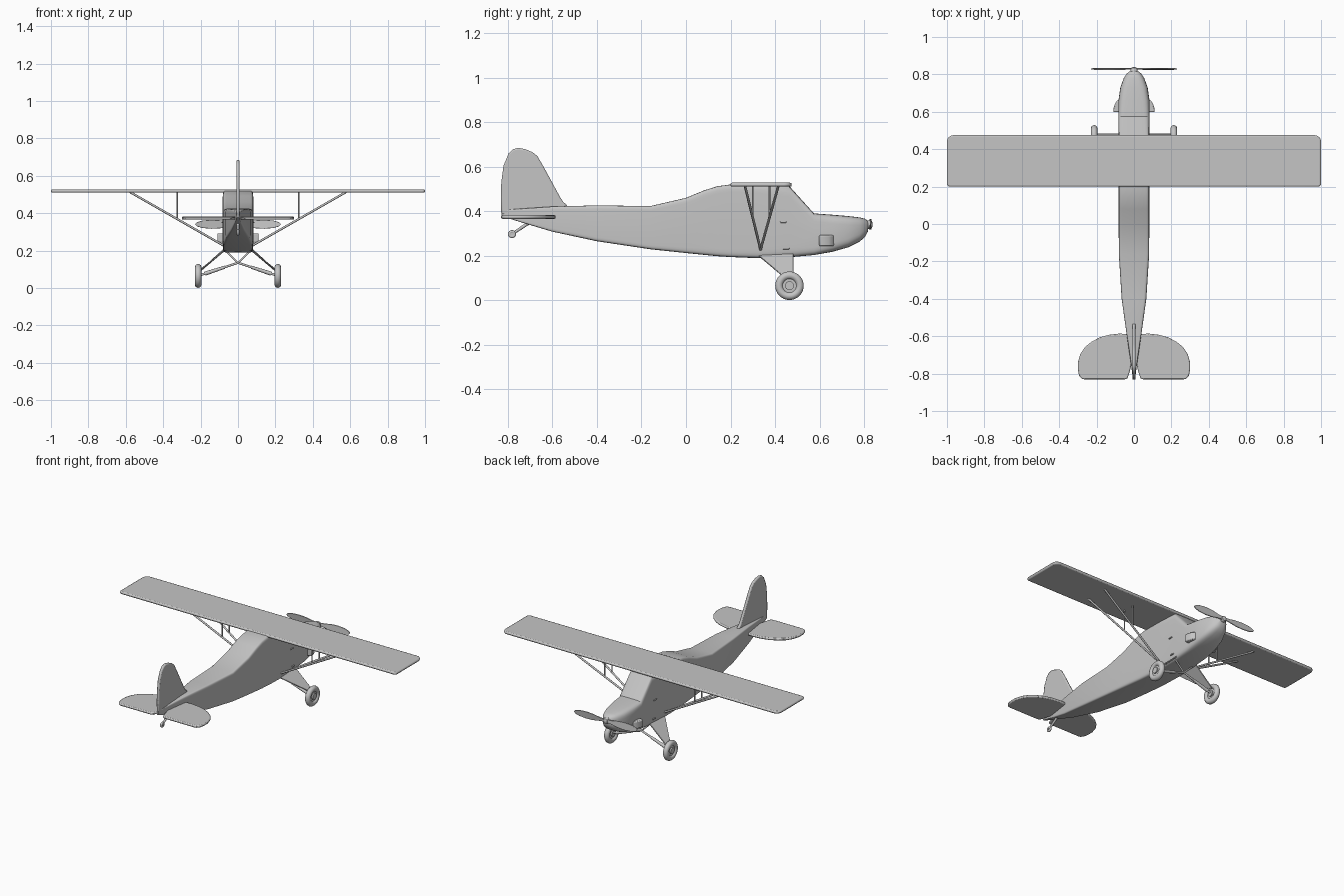
import bpy, bmesh, math
from mathutils import Vector

if "Cube" in bpy.data.objects:
    bpy.data.objects.remove(bpy.data.objects["Cube"])

grey = bpy.data.materials.new("plain grey")
grey.diffuse_color = (0.56, 0.56, 0.56, 1)
grey.use_nodes = True
grey.node_tree.nodes["Principled BSDF"].inputs["Base Color"].default_value = grey.diffuse_color


def finish(name, bm, bevel=0.0, segments=2):
    """Turn a bmesh into a smooth-by-angle object with an optional bevel."""
    bmesh.ops.recalc_face_normals(bm, faces=bm.faces)
    me = bpy.data.meshes.new(name)
    bm.to_mesh(me)
    bm.free()
    ob = bpy.data.objects.new(name, me)
    bpy.context.collection.objects.link(ob)
    me.materials.append(grey)
    bpy.ops.object.select_all(action='DESELECT')
    ob.select_set(True)
    bpy.context.view_layer.objects.active = ob
    bpy.ops.object.shade_smooth_by_angle(angle=math.radians(32))
    if bevel:
        m = ob.modifiers.new("rounded edges", 'BEVEL')
        m.width, m.segments, m.limit_method = bevel, segments, 'ANGLE'
        m.angle_limit = math.radians(50)
    return ob


def plate(name, points, thick, bevel=0.0):
    """Extrude a flat outline by the vector `thick`, centred on the outline."""
    bm = bmesh.new()
    t = Vector(thick)
    face = bm.faces.new([bm.verts.new(Vector(p) - t / 2) for p in points])
    new = bmesh.ops.extrude_face_region(bm, geom=[face])["geom"]
    bmesh.ops.translate(bm, vec=t, verts=[v for v in new if isinstance(v, bmesh.types.BMVert)])
    return finish(name, bm, bevel)


def tube(name, a, b, r1, r2=None, sides=12):
    """Round rod between two points."""
    a, b = Vector(a), Vector(b)
    bm = bmesh.new()
    bmesh.ops.create_cone(bm, cap_ends=True, segments=sides, radius1=r1,
                          radius2=r1 if r2 is None else r2, depth=(b - a).length)
    rot = (b - a).to_track_quat('Z', 'Y').to_matrix()
    bmesh.ops.rotate(bm, matrix=rot, verts=bm.verts)
    bmesh.ops.translate(bm, vec=(a + b) / 2, verts=bm.verts)
    return finish(name, bm)


def loft(name, rings):
    """Skin a list of equal-sized point rings and cap the ends."""
    bm = bmesh.new()
    vs = [[bm.verts.new(p) for p in ring] for ring in rings]
    n = len(vs[0])
    for r, q in zip(vs, vs[1:]):
        for i in range(n):
            bm.faces.new((r[i], r[(i + 1) % n], q[(i + 1) % n], q[i]))
    bm.faces.new(vs[0])
    bm.faces.new(vs[-1][::-1])
    return finish(name, bm)


def tyre(name, centre, major, minor):
    """Ring around the x axis."""
    bm = bmesh.new()
    n, m = 32, 14
    vs = []
    for i in range(n):
        a = math.tau * i / n
        row = []
        for j in range(m):
            b = math.tau * j / m
            r = major + minor * math.cos(b)
            row.append(bm.verts.new((centre[0] + minor * math.sin(b),
                                     centre[1] + r * math.cos(a), centre[2] + r * math.sin(a))))
        vs.append(row)
    for i in range(n):
        for j in range(m):
            k, l = (i + 1) % n, (j + 1) % m
            bm.faces.new((vs[i][j], vs[k][j], vs[k][l], vs[i][l]))
    return finish(name, bm)


def section(y, w, lo, hi, power, n=32):
    """Rounded box cross-section (superellipse) of the fuselage."""
    ring = []
    for i in range(n):
        a = math.tau * i / n
        c, s = math.cos(a), math.sin(a)
        ring.append((w * math.copysign(abs(c) ** (2 / power), c), y,
                     (lo + hi) / 2 + (hi - lo) / 2 * math.copysign(abs(s) ** (2 / power), s)))
    return ring


# fuselage: y, half width, bottom, top, squareness
fuselage = [
    (-0.83, 0.006, 0.378, 0.405, 6), (-0.75, 0.016, 0.353, 0.411, 8),
    (-0.60, 0.038, 0.308, 0.421, 10), (-0.40, 0.066, 0.265, 0.426, 12),
    (-0.16, 0.081, 0.229, 0.423, 14), (0.0, 0.082, 0.212, 0.460, 14),
    (0.08, 0.082, 0.204, 0.493, 14), (0.14, 0.082, 0.198, 0.512, 14),
    (0.20, 0.082, 0.194, 0.520, 14), (0.32, 0.082, 0.189, 0.520, 12),
    (0.465, 0.082, 0.193, 0.512, 10), (0.575, 0.084, 0.203, 0.390, 7),
    (0.66, 0.083, 0.218, 0.384, 5), (0.73, 0.073, 0.238, 0.378, 4),
    (0.78, 0.055, 0.263, 0.372, 3.2), (0.805, 0.038, 0.285, 0.366, 2.8),
    (0.818, 0.020, 0.310, 0.355, 2.3)]
loft("fuselage", [section(*s) for s in fuselage])

# wing with rounded corners
wing = []
for cx, cy, r, start in ((0.965, 0.44, 0.035, 0), (-0.965, 0.44, 0.035, 90),
                         (-0.985, 0.215, 0.015, 180), (0.985, 0.215, 0.015, 270)):
    for k in range(7):
        a = math.radians(start + 15 * k)
        wing.append((cx + r * math.cos(a), cy + r * math.sin(a), 0.519))
plate("wing", wing, (0, 0, 0.018), 0.007)

# tail fin
fin = [(-0.83, 0.385), (-0.832, 0.46), (-0.83, 0.53), (-0.82, 0.605), (-0.797, 0.66),
       (-0.778, 0.678), (-0.755, 0.685), (-0.72, 0.678), (-0.69, 0.665), (-0.668, 0.648),
       (-0.64, 0.60), (-0.565, 0.462), (-0.55, 0.44), (-0.533, 0.427), (-0.533, 0.40)]
plate("tail_fin", [(0, y, z) for y, z in fin], (0.018, 0, 0), 0.007)

# tailplane halves
half = [(0.0, -0.59), (0.08, -0.586), (0.13, -0.592), (0.18, -0.605), (0.225, -0.628),
        (0.262, -0.658), (0.287, -0.695), (0.300, -0.74), (0.300, -0.78), (0.293, -0.812),
        (0.28, -0.827), (0.265, -0.831), (0.05, -0.831), (0.035, -0.825), (0.026, -0.80), (0.0, -0.70)]

# propeller blade outline, from root to tip
blade = [(0.0, 0.010), (0.04, 0.012), (0.09, 0.021), (0.14, 0.024), (0.19, 0.020), (0.22, 0.011), (0.231, 0.0)]

# cylinder fairing, seen from above
fairing = [(0.07, 0.598), (0.111, 0.598), (0.109, 0.62), (0.102, 0.642), (0.092, 0.658), (0.07, 0.67)]

for s, side in ((-1, "left"), (1, "right")):
    plate(side + "_tailplane", [(s * x, y, 0.374) for x, y in half], (0, 0, 0.016), 0.006)
    outline = blade + [(x, -z) for x, z in blade[-2::-1]]
    plate(side + "_propeller_blade", [(s * x, 0.829 + s * z * 0.12, 0.341 + z) for x, z in outline],
          (0, 0.006, 0), 0.002)
    plate(side + "_engine_fairing", [(s * x, y, 0.268) for x, y in fairing], (0, 0, 0.05), 0.006)

    # wing struts and their short uprights
    foot = Vector((s * 0.078, 0.335, 0.228))
    for ytop, where in ((0.265, "rear"), (0.415, "front")):
        top = Vector((s * 0.577, ytop, 0.513))
        tube(f"{side}_{where}_wing_strut", foot, top, 0.006)
        mid = foot.lerp(top, 0.495)
        tube(f"{side}_{where}_strut_upright", mid, (mid.x, mid.y, 0.513), 0.004)

    # landing gear: faired leg, shock strut, centre brace, wheel
    plate(side + "_gear_leg", [(s * 0.068, 0.32, 0.205), (s * 0.068, 0.483, 0.213),
                               (s * 0.198, 0.483, 0.095), (s * 0.198, 0.445, 0.100)],
          (s * 0.005, 0, 0.006), 0.002)
    hub = Vector((s * 0.213, 0.465, 0.065))
    peak = Vector((0, 0.46, 0.135))
    tube(side + "_shock_strut", peak, hub, 0.006)
    tube(side + "_shock_sleeve", peak.lerp(hub, 0.33), peak.lerp(hub, 0.83), 0.008, 0.011)
    tube(side + "_gear_brace", peak, (s * 0.072, 0.46, 0.205), 0.005)
    tyre(side + "_tyre", hub, 0.0465, 0.0175)
    tube(side + "_wheel_disc", hub - Vector((0.008, 0, 0)), hub + Vector((0.008, 0, 0)), 0.036, sides=32)
    tube(side + "_wheel_hub", hub - Vector((0.016, 0, 0)), hub + Vector((0.016, 0, 0)), 0.020, sides=24)

    # door handle and boarding step
    for name, y, z in (("door_handle", 0.437, 0.351), ("step", 0.45, 0.232)):
        plate(f"{side}_{name}", [(s * 0.083, y - 0.014, z - 0.003), (s * 0.083, y + 0.014, z - 0.003),
                                 (s * 0.083, y + 0.014, z + 0.003), (s * 0.083, y - 0.014, z + 0.003)],
              (0.010, 0, 0), 0.001)

# propeller hub
loft("propeller_hub", [[(r * math.cos(math.tau * i / 20), y, 0.340 + r * math.sin(math.tau * i / 20))
                        for i in range(20)]
                       for y, r in ((0.808, 0.019), (0.828, 0.019), (0.835, 0.015), (0.839, 0.007))])

# tail wheel
tube("tail_wheel_strut", (0, -0.70, 0.352), (0, -0.782, 0.297), 0.008, 0.006)
tyre("tail_wheel", (0, -0.782, 0.297), 0.011, 0.007)
tube("tail_wheel_axle", (-0.009, -0.782, 0.297), (0.009, -0.782, 0.297), 0.007)
